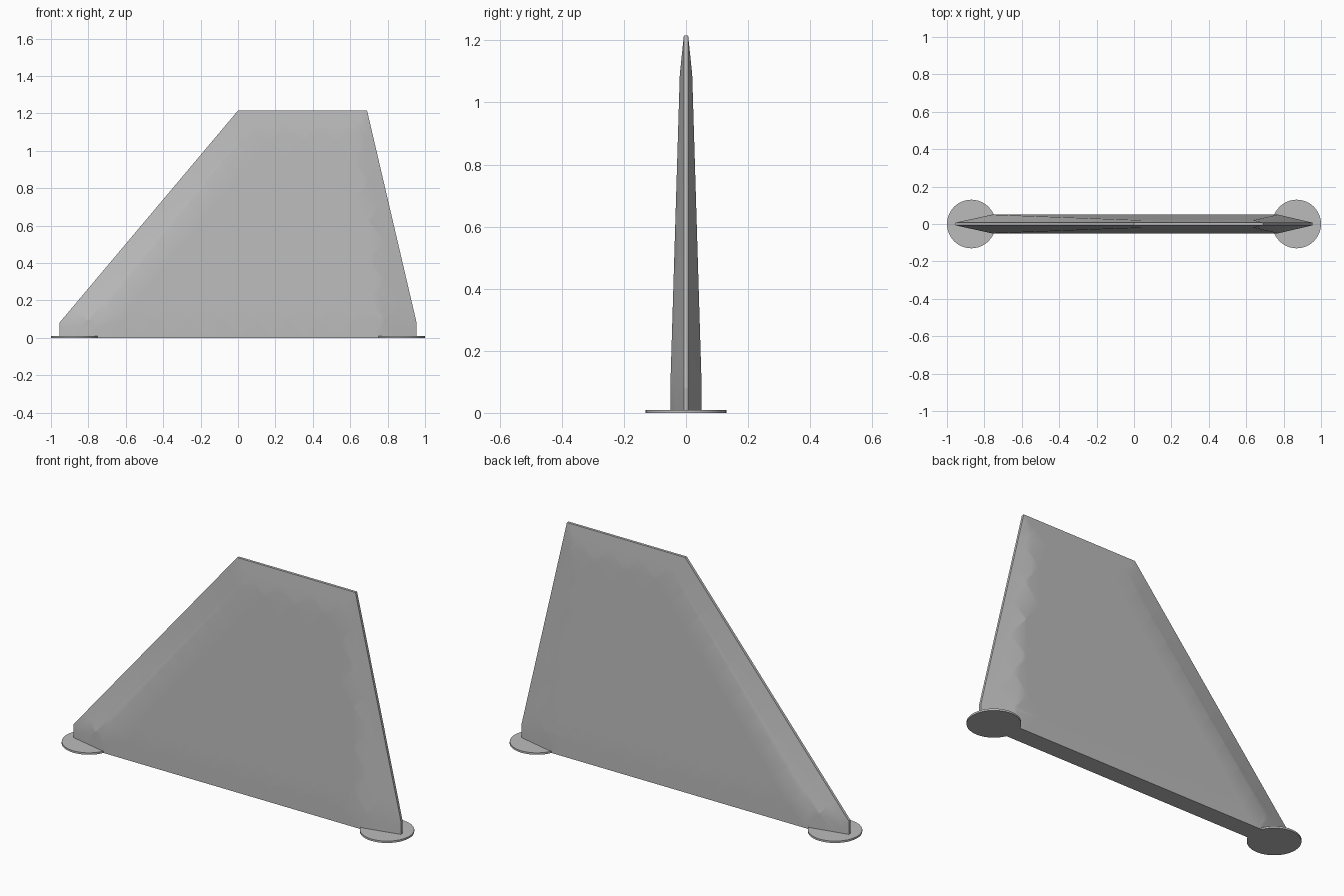
import bpy, bmesh, math
from mathutils import Vector

cube = bpy.data.objects.get("Cube")
if cube:
    bpy.data.objects.remove(cube, do_unlink=True)

grey = bpy.data.materials.new("light_grey")
grey.use_nodes = True
grey.diffuse_color = (0.5, 0.5, 0.5, 1)
grey.node_tree.nodes["Principled BSDF"].inputs["Base Color"].default_value = (0.5, 0.5, 0.5, 1)


def finish(obj):
    """Give the part its colour and smooth its gentle edges."""
    obj.data.materials.append(grey)
    bpy.ops.object.select_all(action='DESELECT')
    obj.select_set(True)
    bpy.context.view_layer.objects.active = obj
    bpy.ops.object.shade_smooth_by_angle(angle=math.radians(30))


# Fin outline and the raised inner panel, as (x, z, half thickness)
RIM = 0.007
outer = [(-0.955, 0, RIM), (-0.955, 0.08, RIM), (0, 1.215, RIM),
         (0.69, 1.215, RIM), (0.955, 0.08, RIM), (0.955, 0, RIM)]
inner = [(-0.76, 0, 0.05), (-0.76, 0.1, 0.05), (0.04, 1.09, 0.02),
         (0.64, 1.09, 0.02), (0.77, 0.1, 0.05), (0.77, 0, 0.05)]

bm = bmesh.new()


def ring(points, side):
    return [bm.verts.new((x, side * t, z)) for x, z, t in points]


def bridge(a, b):
    for i in range(len(a)):
        j = (i + 1) % len(a)
        bm.faces.new((a[i], a[j], b[j], b[i]))


rims = []
for side in (-1, 1):
    rim, panel = ring(outer, side), ring(inner, side)
    bridge(rim, panel)
    bm.faces.new((panel[0], panel[1], panel[4], panel[5]))
    bm.faces.new(panel[1:5])
    rims.append(rim)
bridge(*rims)
bmesh.ops.recalc_face_normals(bm, faces=bm.faces)


def cut(point, normal):
    geom = bm.verts[:] + bm.edges[:] + bm.faces[:]
    bmesh.ops.bisect_plane(bm, geom=geom, dist=1e-5, plane_co=point, plane_no=normal)


# Plain margin along the sloping edges and the top
borders = []
for i in (1, 2, 3):
    a, b = (Vector((p[0], 0, p[1])) for p in outer[i:i + 2])
    d = (b - a).normalized()
    inward = Vector((d.z, 0, -d.x))
    borders.append((a + inward * 0.045, inward))
for point, inward in borders:
    cut(point, inward)

# Diamond lattice of narrow engraved seams
STEP, SLOPE, WIDTH, DEPTH = 0.177, 1.2, 0.0045, 0.004
start = Vector((0.08, 0, 1.155))
seams = []
for lean in (-1, 1):
    normal = Vector((SLOPE, 0, lean)).normalized()
    for k in range(-14, 15):
        point = start + Vector((k * STEP, 0, 0))
        seams.append((point, normal))
        for s in (-1, 1):
            cut(point + normal * (s * WIDTH / 2), normal)


def in_seam(face):
    c = face.calc_center_median()
    if abs(face.normal.y) < 0.5:
        return False
    if any((c - p).dot(n) < 0 for p, n in borders):
        return False
    return any(abs((c - p).dot(n)) < WIDTH / 2 for p, n in seams)


groove = [f for f in bm.faces if in_seam(f)]
made = bmesh.ops.extrude_face_region(bm, geom=groove)["geom"]
for v in made:
    if isinstance(v, bmesh.types.BMVert):
        v.co.y -= math.copysign(DEPTH, v.co.y)

mesh = bpy.data.meshes.new("fin")
bm.to_mesh(mesh)
bm.free()
fin = bpy.data.objects.new("fin", mesh)
bpy.context.collection.objects.link(fin)
finish(fin)

# Round foot pads under both ends
for name, side in (("left_foot_pad", 1), ("right_foot_pad", -1)):
    bpy.ops.mesh.primitive_cylinder_add(vertices=48, radius=0.13, depth=0.01,
                                        location=(side * 0.87, 0, 0.005))
    pad = bpy.context.object
    pad.name = name
    finish(pad)
